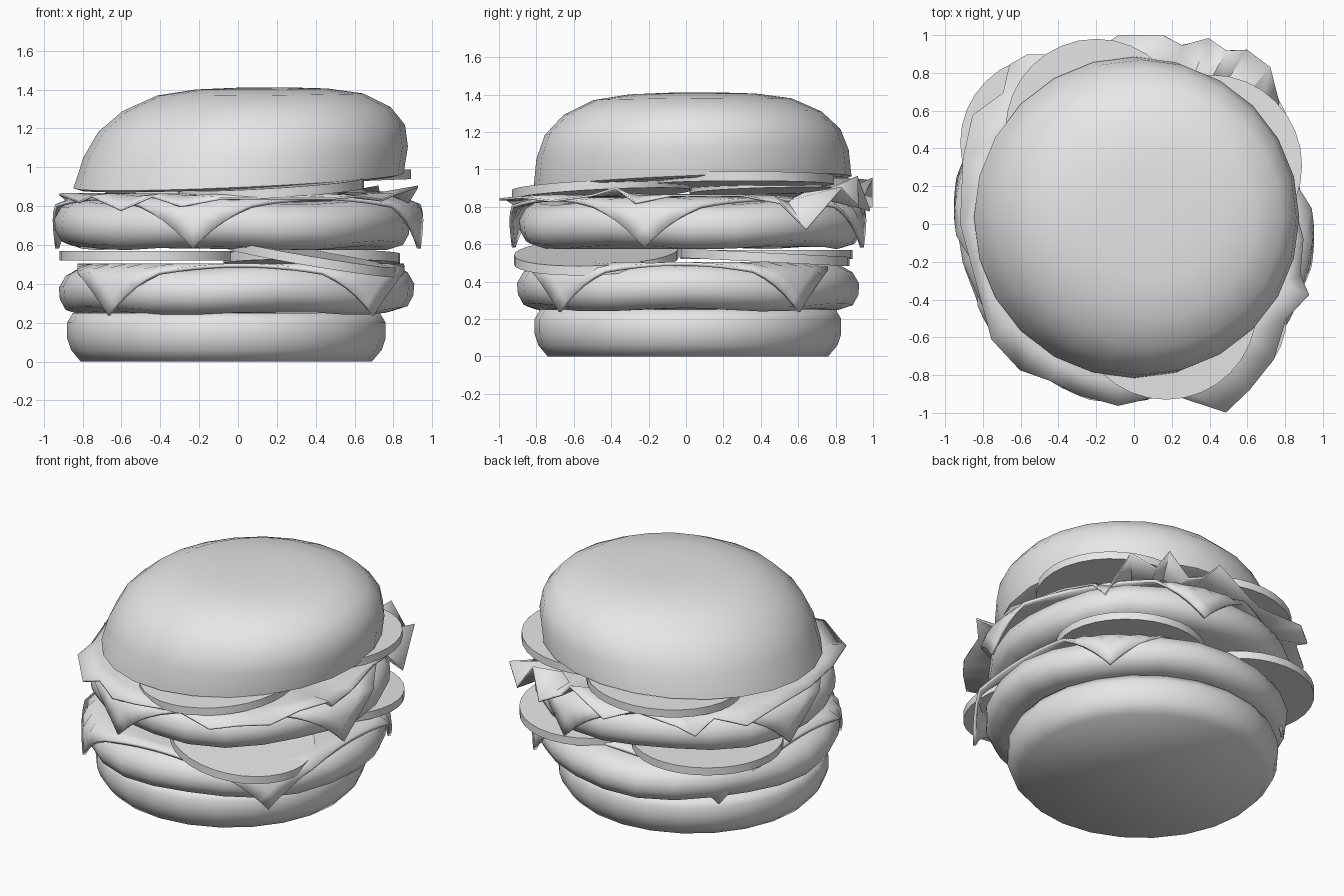
import bpy, bmesh
from math import sin, cos, pi, radians, hypot

old = bpy.data.objects.get("Cube")
if old:
    bpy.data.objects.remove(old, do_unlink=True)

grey = bpy.data.materials.new("plain_grey")
grey.use_nodes = True
grey.diffuse_color = (0.8, 0.8, 0.8, 1)
grey.node_tree.nodes["Principled BSDF"].inputs["Base Color"].default_value = (0.8, 0.8, 0.8, 1)


def finish(name, bm, sharp=60, thickness=0):
    """Turn a bmesh into a smooth object whose steep edges stay sharp."""
    bmesh.ops.recalc_face_normals(bm, faces=bm.faces)
    for face in bm.faces:
        face.smooth = True
    for edge in bm.edges:
        edge.smooth = edge.calc_face_angle(0) < radians(sharp)
    mesh = bpy.data.meshes.new(name)
    bm.to_mesh(mesh)
    bm.free()
    mesh.materials.append(grey)
    obj = bpy.data.objects.new(name, mesh)
    bpy.context.collection.objects.link(obj)
    if thickness:
        mod = obj.modifiers.new("thickness", "SOLIDIFY")
        mod.thickness = thickness
        mod.offset = 0


def bridge(bm, rings):
    """Join neighbouring closed rings of vertices with quads."""
    for low, high in zip(rings, rings[1:]):
        n = len(low)
        for i in range(n):
            j = (i + 1) % n
            bm.faces.new((low[i], low[j], high[j], high[i]))


def lathe(name, profile, centre, segments=24, slope=(0, 0), lean=0, fade=0, wobble=0):
    """Revolve (radius, height) points; slope tilts in z and fades with height,
    lean shears in x, wobble makes the outline uneven."""
    bm = bmesh.new()
    cx, cy, cz = centre
    rings = []
    for r, h in profile:
        ring = []
        for i in range(segments):
            a = 2 * pi * i / segments
            rr = r + wobble * sin(3 * a + cz * 9)
            x, y = rr * cos(a), rr * sin(a)
            tilt = (slope[0] * x + slope[1] * y) * (1 - fade * h)
            z = h + tilt + wobble * sin(5 * a + cz * 7)
            ring.append(bm.verts.new((cx + x + lean * h, cy + y, cz + z)))
        rings.append(ring)
    bridge(bm, rings)
    bm.faces.new(rings[0][::-1])
    bm.faces.new(rings[-1])
    finish(name, bm)


def cheese(name, centre, turn=0, depth=1, half=0.84, reach=0.84, n=20):
    """Sheet whose corners fold down over the patty rim; depth narrows it in y."""
    bm = bmesh.new()
    bmesh.ops.create_grid(bm, x_segments=n, y_segments=n, size=half)
    for v in bm.verts:
        x, y = v.co.x, v.co.y
        r = hypot(x, y)
        extra = max(0, r - reach)
        bend, hang = min(extra, 0.1), max(0, extra - 0.1)
        k = (min(r, reach) + bend + 0.08 * hang) / max(r, 0.001)
        x, y = x * k, y * k * depth
        c, s = cos(turn), sin(turn)
        v.co = (centre[0] + x * c - y * s, centre[1] + x * s + y * c,
                centre[2] - 0.4 * bend - 0.88 * hang)
    finish(name, bm, thickness=0.02)


# Buns
lathe("bottom_bun", [(0.75, 0), (0.80, 0.06), (0.82, 0.12), (0.82, 0.2), (0.79, 0.25)],
      (-0.06, 0.01, 0))
lathe("top_bun", [(0.82, 0), (0.85, 0.01), (0.835, 0.16), (0.79, 0.28), (0.69, 0.38),
                  (0.53, 0.455), (0.34, 0.483), (0.15, 0.49)],
      (0, 0.035, 0.92), slope=(0.045, 0.04), lean=0.25, fade=1.7)

# Patties
patty = [(0.8, 0), (0.88, 0.025), (0.91, 0.08), (0.915, 0.14), (0.88, 0.2),
         (0.82, 0.235), (0.7, 0.24)]
lathe("lower_patty", patty, (-0.015, 0.005, 0.25), wobble=0.01)
lathe("upper_patty", patty, (-0.02, 0.03, 0.585), wobble=0.012)

# Cheese: the upper sheet is turned against the lower one
cheese("lower_cheese", (0.015, -0.035, 0.495), depth=0.94)
cheese("upper_cheese", (0, 0.01, 0.84), turn=radians(31))

# Round slices: centre, radius, slope
slices = {
    "lower_slice_front": ((0.37, -0.48, 0.535), 0.44, (-0.17, 0.04)),
    "lower_slice_back": ((0.38, 0.42, 0.53), 0.455, (0.0, -0.05)),
    "lower_slice_side": ((-0.46, 0.43, 0.545), 0.46, (0.0, 0.0)),
    "upper_slice_front": ((0.17, -0.45, 0.89), 0.48, (0.06, 0.05)),
    "upper_slice_right": ((0.41, 0.31, 0.945), 0.48, (0.04, 0.0)),
    "upper_slice_back": ((-0.2, 0.5, 0.905), 0.48, (0.05, 0.02)),
}
for name, (centre, radius, slope) in slices.items():
    lathe(name, [(radius, -0.025), (radius, 0.025)], centre, 32, slope)

# Lettuce: ragged rim given as angle, radius, height
rim = [(20, .85, .86), (34, .9, .82), (40, 1, .68), (49, 1.1, .9), (57, 1.1, .8),
       (62, 1.04, .96), (68, 1.06, .78), (75, .98, .85), (81, 1.01, .95), (95, 1, .8),
       (105, .92, .85), (122, 1.06, .84), (128, 1.07, .78), (135, .98, .85),
       (146, 1.03, .8), (159, .97, .85), (180, .92, .86), (205, .9, .82),
       (219, .97, .85), (232, .98, .78), (242, .94, .85), (252, .95, .8),
       (265, .965, .84), (282, .92, .84), (296, 1.11, .84), (305, 1.07, .85),
       (316, 1.03, .83), (328, .95, .86), (338, 1, .9), (343, .92, .82), (355, .9, .86)]
bm = bmesh.new()
rings = [[], [], []]
for deg, r, z in rim:
    a = radians(deg)
    for ring, rr, zz in zip(rings, (0.5, 0.84, r), (0.86, 0.86 + 0.2 * (z - 0.85), z)):
        ring.append(bm.verts.new((rr * cos(a), rr * sin(a), zz)))
bridge(bm, rings)
bm.faces.new(rings[0])
finish("lettuce", bm, sharp=30, thickness=0.012)
